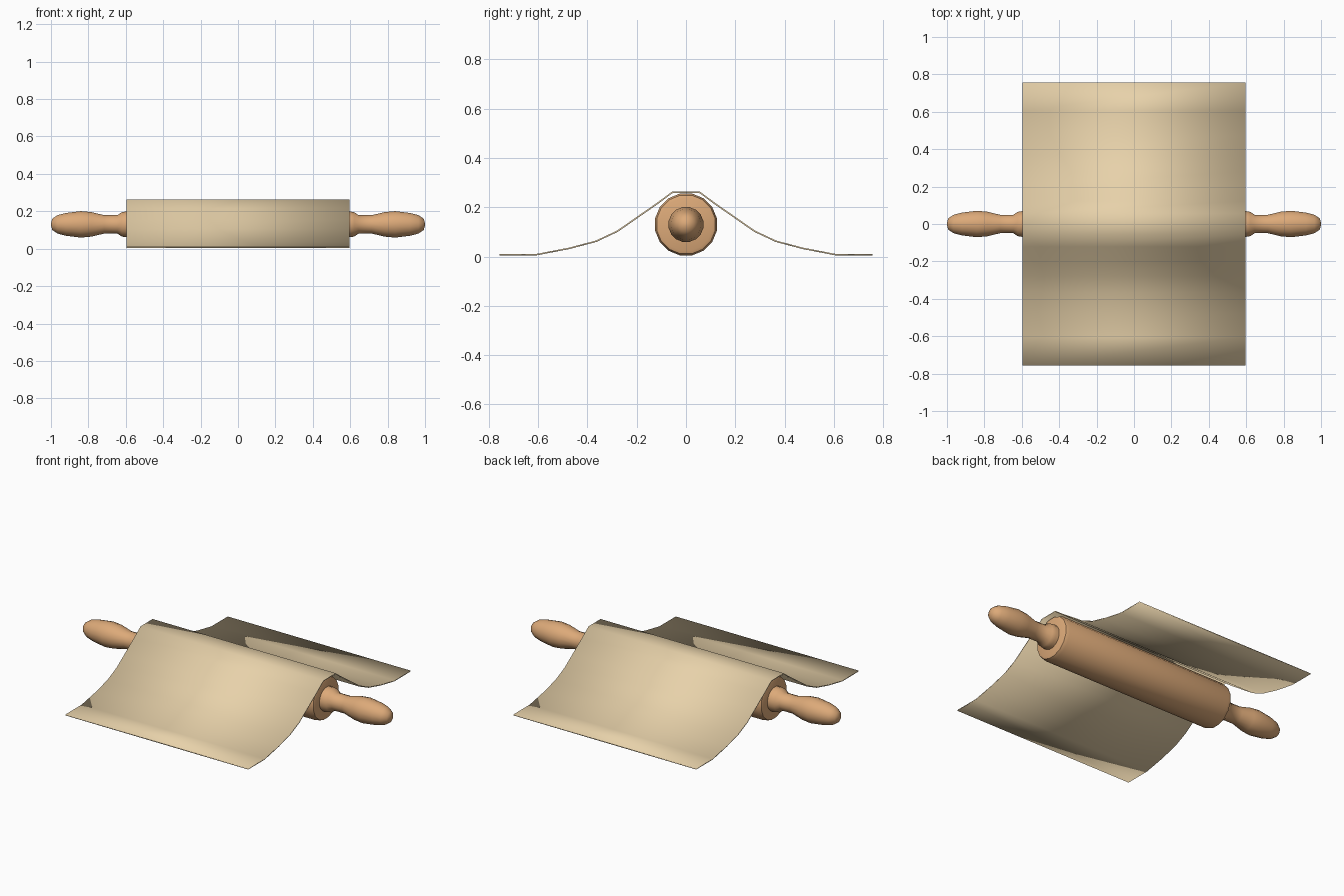
import bpy, bmesh
from math import pi, cos, sin, radians

if "Cube" in bpy.data.objects:
    bpy.data.objects.remove(bpy.data.objects["Cube"])

ZC = 0.13  # height of the pin axis


def material(name, rgb):
    m = bpy.data.materials.new(name)
    m.diffuse_color = (*rgb, 1)
    m.use_nodes = True
    m.node_tree.nodes["Principled BSDF"].inputs["Base Color"].default_value = m.diffuse_color
    return m


def finish(name, bm, mat, angle):
    bmesh.ops.remove_doubles(bm, verts=bm.verts, dist=1e-5)
    bmesh.ops.recalc_face_normals(bm, faces=bm.faces)
    me = bpy.data.meshes.new(name)
    bm.to_mesh(me)
    bm.free()
    me.materials.append(mat)
    ob = bpy.data.objects.new(name, me)
    bpy.context.collection.objects.link(ob)
    bpy.ops.object.select_all(action='DESELECT')
    ob.select_set(True)
    bpy.context.view_layer.objects.active = ob
    bpy.ops.object.shade_smooth_by_angle(angle=radians(angle))
    return ob


def turned(name, profile, mat, sides=16):
    """Lathe (x, radius) points around the x axis."""
    bm = bmesh.new()
    rings = []
    for x, r in profile:
        rings.append([bm.verts.new((x, r * cos(2 * pi * (i + .5) / sides),
                                    ZC + r * sin(2 * pi * (i + .5) / sides)))
                      for i in range(sides)])
    for a, b in zip(rings, rings[1:]):
        for i in range(sides):
            j = (i + 1) % sides
            bm.faces.new((a[i], a[j], b[j], b[i]))
    bm.faces.new(rings[0])
    bm.faces.new(rings[-1])
    return finish(name, bm, mat, 45)


wood = material("wood", (0.72, 0.40, 0.19))
dough = material("dough", (0.80, 0.64, 0.40))

# Roller with softened ends
half = [(0.555, 0.128), (0.575, 0.121), (0.58, 0.108)]
turned("roller", [(-x, r) for x, r in reversed(half)] + half, wood)

# Handles, one per side
grip = [(0.57, 0.07), (0.60, 0.07), (0.622, 0.066), (0.645, 0.05), (0.715, 0.05),
        (0.785, 0.067), (0.84, 0.072), (0.92, 0.062), (0.965, 0.05),
        (0.993, 0.031), (1.0, 0.006)]
for side, s in (("left", -1), ("right", 1)):
    turned(side + "_handle", [(s * x, r) for x, r in grip], wood)

# Thin dough sheet draped over the roller
drape = [(0.055, 0.261), (0.12, 0.213), (0.205, 0.154), (0.278, 0.103),
         (0.365, 0.062), (0.475, 0.033), (0.605, 0.008), (0.757, 0.008)]
path = [(-y, z) for y, z in reversed(drape)] + drape
bm = bmesh.new()
rows = [[bm.verts.new((x, y, z)) for x in (-0.597, 0.597)] for y, z in path]
for a, b in zip(rows, rows[1:]):
    bm.faces.new((a[0], a[1], b[1], b[0]))
sheet = finish("dough_sheet", bm, dough, 60)
mod = sheet.modifiers.new("thickness", 'SOLIDIFY')
mod.thickness = 0.006
mod.offset = 0
